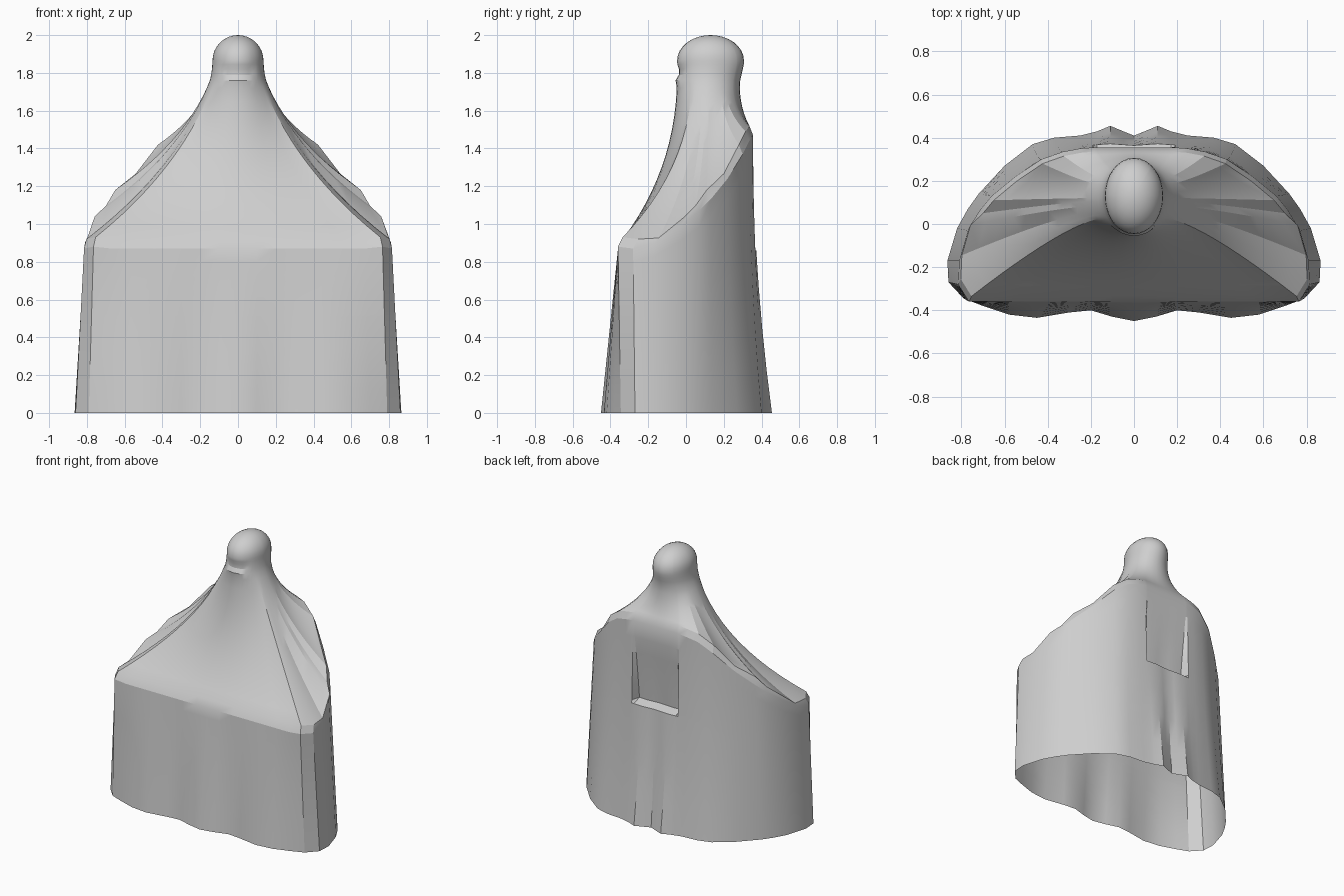
import bpy, bmesh, math

if "Cube" in bpy.data.objects:
    bpy.data.objects.remove(bpy.data.objects["Cube"])

# Half outline, front centre to back centre: hem x, hem y, rim x, rim y, rim z
HALF = [
    (0, -.45, 0, -.36, .87), (.10, -.43, .10, -.36, .87), (.20, -.40, .20, -.36, .87),
    (.30, -.41, .30, -.36, .87), (.45, -.435, .44, -.36, .87), (.58, -.42, .56, -.36, .87),
    (.70, -.38, .67, -.36, .87), (.79, -.345, .765, -.36, .88), (.86, -.27, .815, -.28, .87),
    (.865, -.17, .81, -.17, .90), (.82, -.02, .77, -.03, .99), (.77, .07, .71, .07, 1.07),
    (.72, .14, .66, .13, 1.13), (.60, .27, .55, .22, 1.24), (.47, .37, .43, .30, 1.37),
    (.37, .40, .33, .335, 1.44), (.25, .41, .25, .35, 1.46), (.19, .425, .19, .355, 1.47),
    (.17, .43, .172, .355, 1.47), (.11, .455, .11, .355, 1.47), (.05, .43, .05, .355, 1.47),
    (0, .41, 0, .355, 1.47)]
COLS = HALF + [(-a, b, -c, d, e) for a, b, c, d, e in HALF[-2:0:-1]]


def lerp(a, b, t):
    return a + (b - a) * t


def skirt_point(col, t):
    """Flared wall from hem to rim, with a sloping recess in the back."""
    hx, hy, rx, ry, rz = col
    w = max(0, min(1, hy / .4))
    f = lerp(t, 1 - (1 - t) ** 2, w)
    x, y, z = lerp(hx, rx, t), lerp(hy, ry, f), rz * t
    if hy > .3 and abs(hx) < .18 and .59 < t < .92:
        y -= .065 * (.92 - t) / .32
    return x, y, z


def ellipse_point(col, cy, rx, ry, z):
    """Point on a neck or head ring facing the same way as the rim point."""
    a = math.atan2(col[3] - .12, col[2])
    return rx * math.cos(a), cy + ry * math.sin(a), z


def shoulder_point(i, col, t):
    """Concave sweep from the rolled rim up to the neck."""
    _, _, x, y, z = col
    scallop = .012 * (-1) ** i if -.2 < y < .32 else 0
    p = (x * .985, y + (.025 if y < 0 else -.02), z + .05 - abs(scallop) + scallop)
    q = ellipse_point(col, .118, .165, .167, 1.72)
    c = (lerp(q[0], p[0], .28), lerp(q[1], p[1], .06), lerp(p[2], q[2], .45))
    return tuple((1 - t) ** 2 * a + 2 * t * (1 - t) * b + t * t * d
                 for a, b, d in zip(p, c, q))


rings = []
# Skirt wall
for t in (0, .15, .3, .45, .585, .6, .68, .76, .84, .92, 1):
    rings.append([skirt_point(c, t) for c in COLS])
# Shoulders
for k in range(13):
    rings.append([shoulder_point(i, c, k / 12) for i, c in enumerate(COLS)])
# Neck and face, with two shallow ridges at the front
for z, cy, rx, ry, bump in ((1.76, .12, .149, .167, -.008), (1.79, .124, .142, .17, .008),
                            (1.82, .128, .138, .173, .008), (1.845, .13, .136, .176, 0)):
    ring = []
    for c in COLS:
        x, y, zz = ellipse_point(c, cy, rx, ry, z)
        ring.append((x, y + (bump if y < .05 and abs(x) < .09 else 0), zz))
    rings.append(ring)
# Domed head
for k in range(8):
    a = math.radians(k * 11.5)
    s = math.cos(a)
    rings.append([ellipse_point(c, .13, .135 * s, .177 * s, 1.865 + .135 * math.sin(a))
                  for c in COLS])

bm = bmesh.new()
rows = [[bm.verts.new(p) for p in ring] for ring in rings]
n = len(COLS)
for lo, hi in zip(rows, rows[1:]):
    for i in range(n):
        j = (i + 1) % n
        bm.faces.new((lo[i], lo[j], hi[j], hi[i]))
tip = bm.verts.new((0, .13, 2.0))
for i in range(n):
    bm.faces.new((rows[-1][i], rows[-1][(i + 1) % n], tip))
bmesh.ops.recalc_face_normals(bm, faces=bm.faces[:])

mesh = bpy.data.meshes.new("cloaked_body")
bm.to_mesh(mesh)
bm.free()
body = bpy.data.objects.new("cloaked_body", mesh)
bpy.context.collection.objects.link(body)
grey = bpy.data.materials.new("light grey")
grey.diffuse_color = (.62, .62, .62, 1)
grey.use_nodes = True
grey.node_tree.nodes["Principled BSDF"].inputs["Base Color"].default_value = grey.diffuse_color
mesh.materials.append(grey)
bpy.context.view_layer.objects.active = body
body.select_set(True)
bpy.ops.object.shade_smooth_by_angle(angle=math.radians(22))
